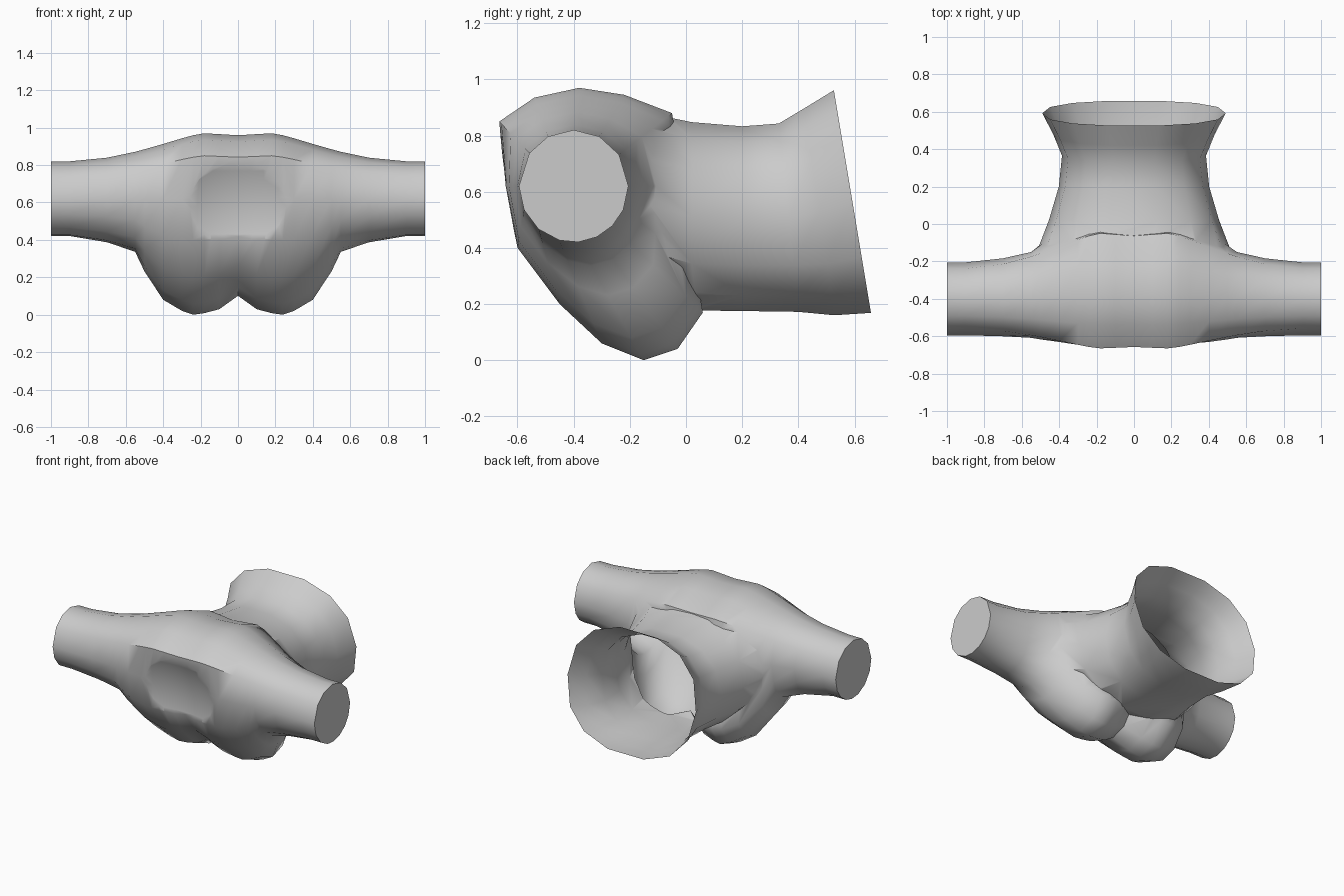
import bpy, bmesh, math
from mathutils import Vector

if "Cube" in bpy.data.objects:
    bpy.data.objects.remove(bpy.data.objects["Cube"])

grey = bpy.data.materials.new("light_grey")
grey.diffuse_color = (0.6, 0.6, 0.6, 1)
grey.use_nodes = True
grey.node_tree.nodes["Principled BSDF"].inputs["Base Color"].default_value = grey.diffuse_color


def loft(name, rings):
    """Closed solid skinned through equal-length rings."""
    bm = bmesh.new()
    loops = [[bm.verts.new(p) for p in ring] for ring in rings]
    n = len(loops[0])
    for a, b in zip(loops, loops[1:]):
        for i in range(n):
            j = (i + 1) % n
            bm.faces.new((a[i], a[j], b[j], b[i]))
    bm.faces.new(loops[0])
    bm.faces.new(loops[-1])
    bmesh.ops.recalc_face_normals(bm, faces=bm.faces)
    me = bpy.data.meshes.new(name)
    bm.to_mesh(me)
    bm.free()
    me.materials.append(grey)
    ob = bpy.data.objects.new(name, me)
    bpy.context.collection.objects.link(ob)
    return ob


def combine(target, tool, operation):
    bpy.context.view_layer.objects.active = target
    m = target.modifiers.new("join", 'BOOLEAN')
    m.operation, m.object, m.solver = operation, tool, 'EXACT'
    bpy.ops.object.modifier_apply(modifier=m.name)
    bpy.data.objects.remove(tool)


# Body with side arms: blend from round arm end to the side outline of the body
outline = [(-.645, .62), (-.665, .85), (-.54, .935), (-.38, .97), (-.22, .945),
           (-.05, .88), (0, .62), (.03, .35), (.06, .17), (-.03, .04),
           (-.15, 0), (-.3, .06), (-.45, .2), (-.6, .4)]
angles = [0, 36, 62, 90, 118, 146, 180, 205, 225, 245, 265, 285, 310, 335]
arm = [(-.4 - .195 * math.cos(math.radians(a)), .62 + .2 * math.sin(math.radians(a)))
       for a in angles]
# x, upper blend, lower blend
half = [(1, 0, 0), (.9, 0, 0), (.7, .13, .08), (.55, .34, .2), (.5, .43, .45),
        (.4, .62, .81), (.3, .82, .95), (.24, .93, 1), (.18, 1, .98), (.1, .97, .93)]
stations = ([(-x, u, l) for x, u, l in half] + [(0, .93, .76)] + half[::-1])


def body_ring(x, up, low):
    ring = []
    for k, (p, c) in enumerate(zip(outline, arm)):
        t = up if 0 < k < 6 else low if k > 6 else (up + low) / 2
        ring.append((x, c[0] + (p[0] - c[0]) * t, c[1] + (p[1] - c[1]) * t))
    return ring


body = loft("hollow_body", [body_ring(*s) for s in stations])


# Back tube with flared, tilted mouth
def tube_ring(y_top, y_bot, hw, z_top, z_bot, n=14, power=.85):
    ring = []
    for i in range(n):
        a = 2 * math.pi * i / n
        c, s = math.cos(a), math.sin(a)
        x = hw * math.copysign(abs(c) ** power, c)
        h = (1 + math.copysign(abs(s) ** power, s)) / 2
        ring.append((x, y_bot + (y_top - y_bot) * h, z_bot + (z_top - z_bot) * h))
    return ring


tube = loft("back_tube", [tube_ring(*s) for s in [
    (-.3, -.3, .48, .86, .35), (-.2, -.2, .54, .9, .24), (.02, .02, .455, .855, .17),
    (.2, .2, .402, .84, .168), (.33, .4, .385, .85, .165),
    (.42, .53, .43, .905, .152), (.525, .66, .49, .97, .16)]])
combine(body, tube, 'UNION')

# Shallow round dish in the front
bpy.ops.mesh.primitive_uv_sphere_add(segments=64, ring_count=48, radius=.754,
                                     location=(0, -1.335, .48))
dish = bpy.context.object
dish.data.materials.append(grey)
combine(body, dish, 'DIFFERENCE')

# Open the mouth so the shell is hollow
bm = bmesh.new()
bm.from_mesh(body.data)
cap = [f for f in bm.faces if f.calc_center_median().y > .55 and f.normal.y > .8]
bmesh.ops.delete(bm, geom=cap, context='FACES')
bm.to_mesh(body.data)
bm.free()

bpy.ops.object.select_all(action='DESELECT')
body.select_set(True)
bpy.context.view_layer.objects.active = body
bpy.ops.object.shade_smooth_by_angle(angle=math.radians(50))
